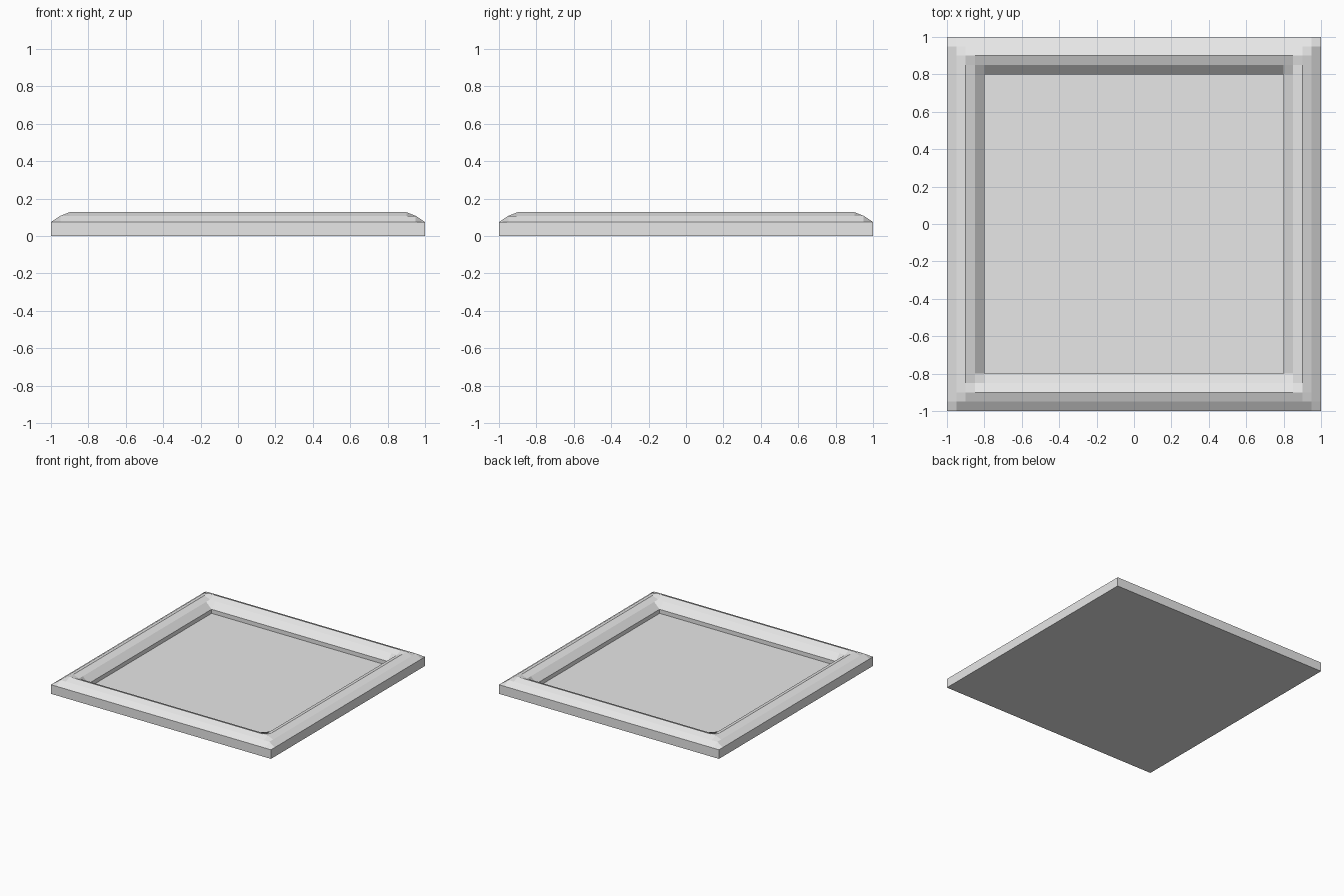
import bpy
import bmesh

cube = bpy.data.objects.get("Cube")
if cube:
    bpy.data.objects.remove(cube, do_unlink=True)

# Single light grey material
grey = bpy.data.materials.new("light_grey")
grey.use_nodes = True
colour = (0.8, 0.8, 0.8, 1.0)
grey.diffuse_color = colour
grey.node_tree.nodes["Principled BSDF"].inputs["Base Color"].default_value = colour

# Moulding profile: distance from centre -> height
profile = {1.0: 0.075, 0.95: 0.108, 0.9: 0.128, 0.85: 0.108, 0.8: 0.06}
inner = min(profile)
floor_z = 0.027

steps = sorted(profile)
coords = [-s for s in reversed(steps)] + steps
n = len(coords)
mid = n // 2 - 1  # index of the open middle cell

bm = bmesh.new()

# Moulded top: a grid of flat quads with the middle cell left open
grid = [[bm.verts.new((x, y, profile[max(abs(x), abs(y))])) for y in coords]
        for x in coords]
for i in range(n - 1):
    for j in range(n - 1):
        if (i, j) != (mid, mid):
            bm.faces.new((grid[i][j], grid[i + 1][j],
                          grid[i + 1][j + 1], grid[i][j + 1]))


def drop_edges(limit, z):
    """Extrude the square border at the given distance straight down and cap it."""
    border = [e for e in bm.edges if e.is_boundary and all(
        abs(max(abs(v.co.x), abs(v.co.y)) - limit) < 1e-4 for v in e.verts)]
    geom = bmesh.ops.extrude_edge_only(bm, edges=border)["geom"]
    for v in geom:
        if isinstance(v, bmesh.types.BMVert):
            v.co.z = z
    bmesh.ops.contextual_create(
        bm, geom=[e for e in geom if isinstance(e, bmesh.types.BMEdge)
                  and all(abs(v.co.z - z) < 1e-6 for v in e.verts)])


drop_edges(inner, floor_z)  # recessed panel
drop_edges(1.0, 0.0)        # outer walls and underside
bmesh.ops.recalc_face_normals(bm, faces=bm.faces)

mesh = bpy.data.meshes.new("framed_tile")
bm.to_mesh(mesh)
bm.free()
mesh.materials.append(grey)
tile = bpy.data.objects.new("framed_tile", mesh)
bpy.context.collection.objects.link(tile)
